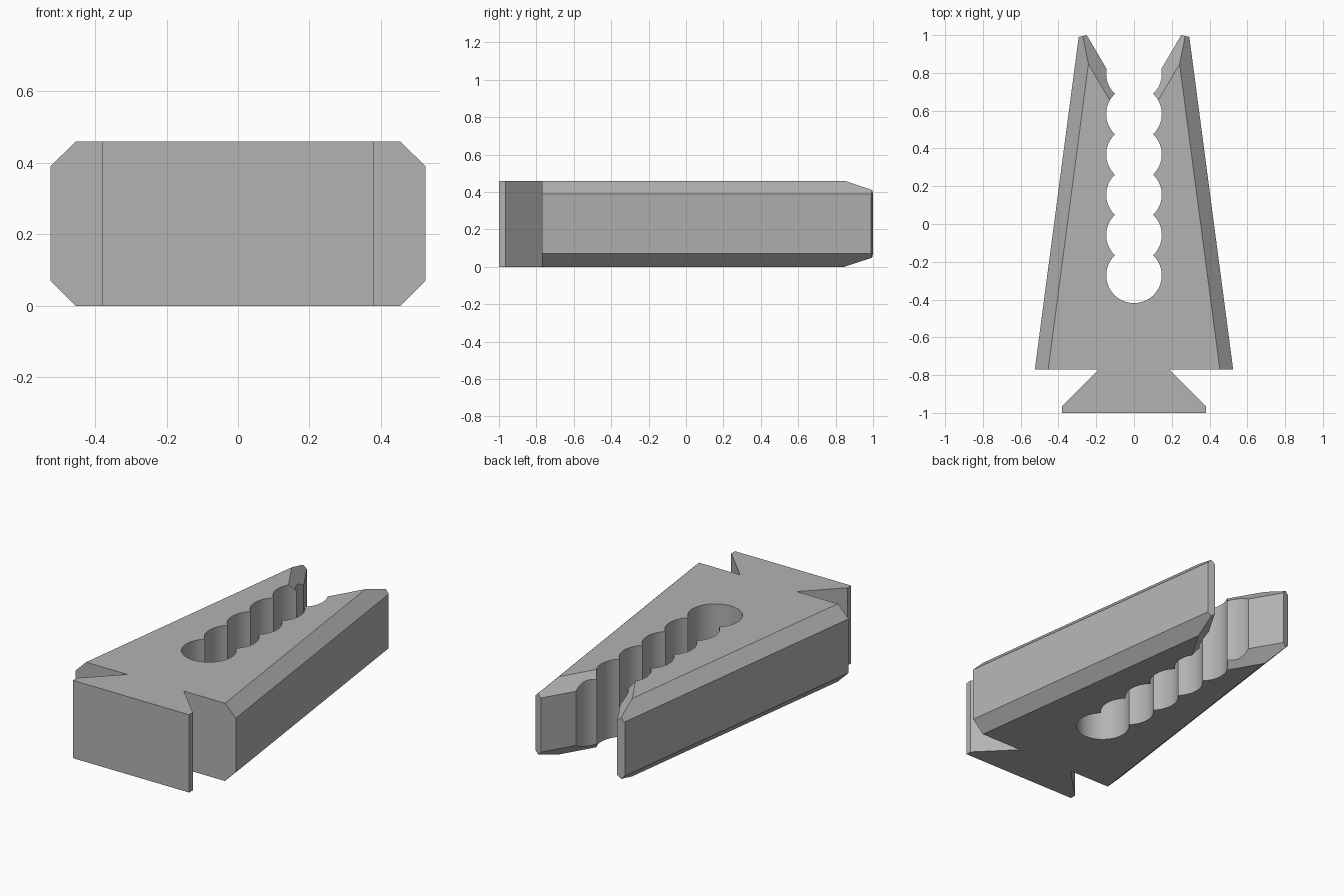
import bpy
import bmesh
from math import sin, cos, acos, pi, radians
from mathutils import Vector

cube = bpy.data.objects.get("Cube")
if cube:
    bpy.data.objects.remove(cube, do_unlink=True)

HEIGHT = 0.46
CHAMFER = 0.07
RADIUS, PITCH, FIRST, COUNT = 0.147, 0.2135, -0.272, 6
STEPS = 16

grey = bpy.data.materials.new("plain grey")
grey.use_nodes = True
colour = (0.45, 0.45, 0.45, 1)
grey.diffuse_color = colour
grey.node_tree.nodes["Principled BSDF"].inputs["Base Color"].default_value = colour


def scalloped_slot():
    """Right half of the slot edge, from the closed end to the open end."""
    cusp = acos(PITCH / 2 / RADIUS)
    points = []
    for i in range(COUNT):
        start = -pi / 2 if i == 0 else cusp - pi / 2
        end = radians(10) if i == COUNT - 1 else pi / 2 - cusp
        for s in range(STEPS + 1):
            if i and s == 0:
                continue  # shared cusp
            a = start + (end - start) * s / STEPS
            points.append((RADIUS * cos(a), FIRST + i * PITCH + RADIUS * sin(a)))
    points[0] = (0, points[0][1])
    return points


def cut(bm, point, normal):
    """Slice off the material on the normal side and cap the opening."""
    result = bmesh.ops.bisect_plane(
        bm, geom=bm.verts[:] + bm.edges[:] + bm.faces[:], dist=1e-6,
        plane_co=point, plane_no=normal, clear_outer=True)
    edges = [e for e in result["geom_cut"] if isinstance(e, bmesh.types.BMEdge)]
    bmesh.ops.holes_fill(bm, edges=edges, sides=0)


# Half outline: dovetail foot, tapered arm, tip, slot
outer_base, outer_tip = Vector((0.525, -0.77, 0)), Vector((0.293, 0.99, 0))
inner_tip = Vector((0.25, 1.0, 0))
slot = scalloped_slot()
outline = [(0, -1), (0.38, -1), (0.38, -0.965), (0.185, -0.77),
           outer_base.xy, outer_tip.xy, inner_tip.xy] + slot[::-1]

bm = bmesh.new()
base = bm.faces.new([bm.verts.new((p[0], p[1], 0)) for p in outline])
extruded = bmesh.ops.extrude_face_region(bm, geom=[base])
top = [v for v in extruded["geom"] if isinstance(v, bmesh.types.BMVert)]
bmesh.ops.translate(bm, verts=top, vec=(0, 0, HEIGHT))
bmesh.ops.recalc_face_normals(bm, faces=bm.faces[:])

# Bevels along the outer side and the flared mouth, above and below
side = (outer_tip - outer_base).normalized()
mouth = (inner_tip - Vector((*slot[-1], 0))).normalized()
for point, outward in ((outer_base, Vector((side.y, -side.x, 0))),
                       (inner_tip, Vector((-mouth.y, mouth.x, 0)))):
    for z, up in ((HEIGHT, 1), (0, -1)):
        cut(bm, point - outward * CHAMFER + Vector((0, 0, z)),
            outward + Vector((0, 0, up)))

# Open the centre plane so that the mirrored half joins cleanly
centre = [f for f in bm.faces if all(abs(v.co.x) < 1e-5 for v in f.verts)]
bmesh.ops.delete(bm, geom=centre, context="FACES")
bmesh.ops.recalc_face_normals(bm, faces=bm.faces[:])
if sum(f.normal.z * f.calc_area() * f.calc_center_median().z for f in bm.faces) < 0:
    bmesh.ops.reverse_faces(bm, faces=bm.faces[:])

mesh = bpy.data.meshes.new("forked_clamp")
bm.to_mesh(mesh)
bm.free()
mesh.materials.append(grey)
clamp = bpy.data.objects.new("forked_clamp", mesh)
bpy.context.collection.objects.link(clamp)

bpy.ops.object.select_all(action="DESELECT")
clamp.select_set(True)
bpy.context.view_layer.objects.active = clamp
mirror = clamp.modifiers.new("mirror", "MIRROR")
mirror.use_clip = True
bpy.ops.object.modifier_apply(modifier=mirror.name)
bpy.ops.object.shade_smooth_by_angle(angle=radians(30))
